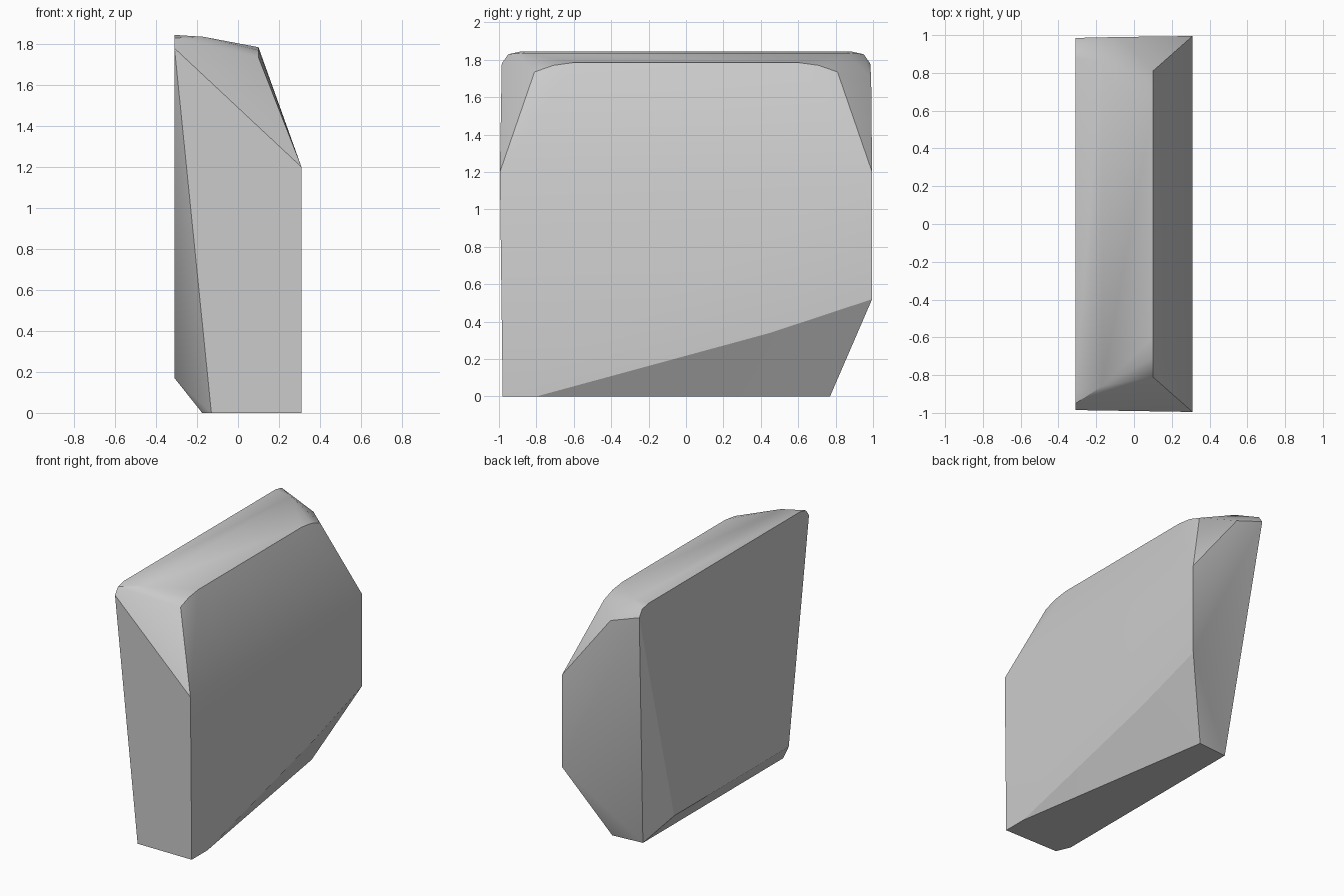
import bpy
import bmesh
import math

default_cube = bpy.data.objects.get("Cube")
if default_cube:
    bpy.data.objects.remove(default_cube, do_unlink=True)


def make_material(name, colour):
    material = bpy.data.materials.new(name)
    material.use_nodes = True
    material.diffuse_color = colour
    material.node_tree.nodes["Principled BSDF"].inputs["Base Color"].default_value = colour
    return material


def mirror_front_to_back(points):
    """Return the points together with their copies on the other end."""
    return points + [(x, -y, z) for x, y, z in points]


# Rounded top: tall ridge on the flat side, lower ridge above the long bevel
flat_side_ridge = mirror_front_to_back([
    (-0.31, 0.88, 1.845), (-0.31, 0.95, 1.83), (-0.31, 0.985, 1.78),
    (-0.17, 0.86, 1.836),
])
bevel_ridge = mirror_front_to_back([
    (0.1, 0.6, 1.785), (0.1, 0.71, 1.77), (0.1, 0.81, 1.735),
])

# Widest corners, below the long bevel
shoulder = mirror_front_to_back([(0.31, 0.995, 1.2)])
back_crease = [(-0.08, 0.99, 1.7), (0.31, 0.995, 0.52)]

# Lower edges: slanting cut at the back, small chamfer on the flat side
slanting_cut = [(0.31, -0.8, 0), (0.31, 0.45, 0.34), (0.06, 0.77, 0)]
flat_side_chamfer = [(-0.31, -0.75, 0.17), (-0.31, 0.58, 0.17)]
base_outline = [
    (0.31, -0.98, 0), (-0.13, -0.98, 0), (-0.175, -0.88, 0), (-0.175, 0.75, 0),
]

# Wrap the edges into one solid block
bm = bmesh.new()
for point in (flat_side_ridge + bevel_ridge + shoulder + back_crease
              + slanting_cut + flat_side_chamfer + base_outline):
    bm.verts.new(point)
hull = bmesh.ops.convex_hull(bm, input=bm.verts)
unused = {v for v in hull["geom_interior"] + hull["geom_unused"]
          if isinstance(v, bmesh.types.BMVert) and v.is_valid}
bmesh.ops.delete(bm, geom=list(unused), context="VERTS")
bmesh.ops.dissolve_limit(bm, angle_limit=math.radians(1),
                         verts=bm.verts, edges=bm.edges)
bmesh.ops.recalc_face_normals(bm, faces=bm.faces)

mesh = bpy.data.meshes.new("stone_block")
bm.to_mesh(mesh)
bm.free()
mesh.materials.append(make_material("plain grey", (0.6, 0.6, 0.6, 1)))
block = bpy.data.objects.new("stone_block", mesh)
bpy.context.collection.objects.link(block)

# Soft shading over shallow folds, crisp main edges
bpy.context.view_layer.objects.active = block
block.select_set(True)
bpy.ops.object.shade_smooth_by_angle(angle=math.radians(30))
